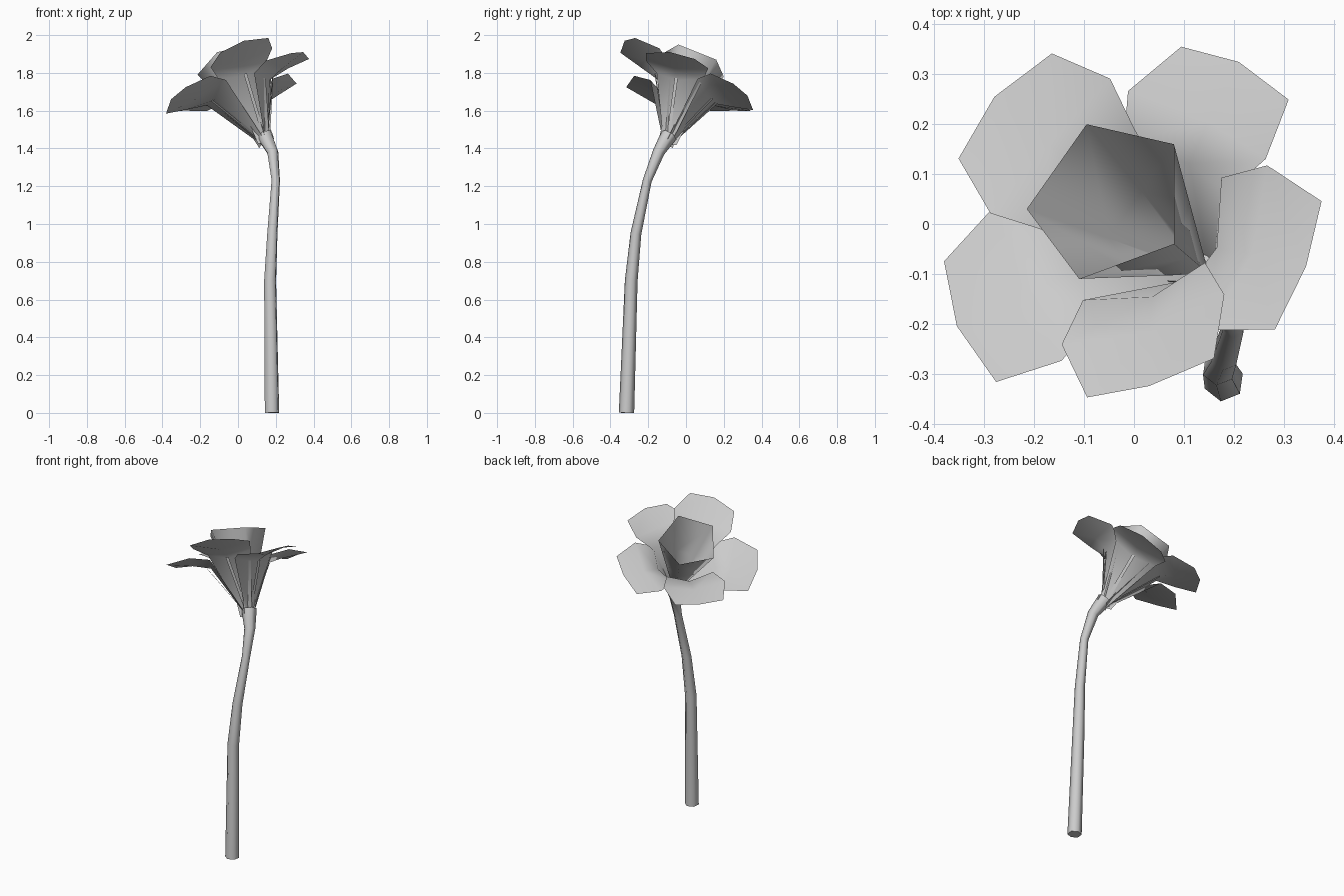
import bpy, bmesh, math
from mathutils import Vector as V

if "Cube" in bpy.data.objects:
    bpy.data.objects.remove(bpy.data.objects["Cube"])

grey = bpy.data.materials.new("plain grey")
grey.use_nodes = True
grey.diffuse_color = (0.6, 0.6, 0.6, 1)
grey.node_tree.nodes["Principled BSDF"].inputs["Base Color"].default_value = (0.6, 0.6, 0.6, 1)

BASE = V((0.15, -0.1, 1.42))            # where the flower meets the stem
AXIS = V((-0.4, 0.29, 0.87)).normalized()


def loft(name, rows, closed=False):
    """Smooth surface through rows holding the same number of points."""
    bm = bmesh.new()
    grid = [[bm.verts.new(p) for p in row] for row in rows]
    for low, high in zip(grid, grid[1:]):
        n = len(low)
        for i in range(n if closed else n - 1):
            j = (i + 1) % n
            bm.faces.new((low[i], low[j], high[j], high[i]))
    for f in bm.faces:
        f.smooth = True
    mesh = bpy.data.meshes.new(name)
    bm.to_mesh(mesh)
    bm.free()
    obj = bpy.data.objects.new(name, mesh)
    bpy.context.collection.objects.link(obj)
    mesh.materials.append(grey)
    return obj


# Stem: a six-sided tapering tube
curve = bpy.data.curves.new("stem", "CURVE")
curve.dimensions = "3D"
curve.bevel_depth = 1
curve.bevel_resolution = 1
curve.use_fill_caps = True
path = [(0.18, -0.315, 0, 0.041), (0.17, -0.29, 0.7, 0.034), (0.182, -0.265, 0.95, 0.029),
        (0.2, -0.205, 1.23, 0.024), (0.184, -0.145, 1.38, 0.032), (0.14, -0.09, 1.47, 0.045)]
spline = curve.splines.new("POLY")
spline.points.add(len(path) - 1)
for point, (x, y, z, r) in zip(spline.points, path):
    point.co = (x, y, z, 1)
    point.radius = r
curve.materials.append(grey)
bpy.context.collection.objects.link(bpy.data.objects.new("stem", curve))

# Petal template rows: reach to the tip, half width, lift along the axis, sag of the midline
PROFILE = [(0.02, 0.12, 0.0, 0.0), (0.35, 0.75, 0.22, 0.06), (0.6, 1.0, 0.15, 0.05),
           (0.94, 0.78, 0.01, 0.0)]

# Each petal: tip position and half-width vector
PETALS = {
    "back_right_petal": ((-0.28, 0.255, 1.6), (0.12, 0.135, 0.0)),
    "back_left_petal": ((0.21, 0.325, 1.68), (0.138, -0.068, 0.09)),
    "left_petal": ((0.345, -0.085, 1.91), (-0.06, -0.165, 0.02)),
    "front_petal": ((0.03, -0.325, 1.97), (-0.163, -0.05, -0.05)),
    "right_petal": ((-0.355, -0.205, 1.66), (-0.067, 0.155, -0.09)),
}

for name, (tip, side) in PETALS.items():
    reach, side = V(tip) - BASE, V(side)
    rows = []
    for along, wide, lift, sag in PROFILE:
        edge = BASE + reach * along + AXIS * lift
        mid = edge + reach * sag - AXIS * sag
        if along > 0.9:
            mid = V(tip)
        rows.append([edge - side * wide, mid, edge + side * wide])
    loft(name, rows)

    # Narrow rib along the underside of the petal
    out = (reach - AXIS * reach.dot(AXIS)).normalized()
    thin = side.normalized() * 0.009
    start = BASE + AXIS * 0.05 + out * 0.03
    end = rows[1][1].lerp(rows[2][1], 0.1) + out * 0.012
    loft(name.replace("petal", "rib"), [[start - thin, start + thin], [end - thin, end + thin]])

    # Small pointed sepal between the petals
    turn = (out + side.normalized() * 1.38).normalized()
    low = BASE + AXIS * 0.01 + turn * 0.035
    high = BASE + AXIS * 0.11 + turn * 0.06
    loft(name.replace("petal", "sepal"),
         [[low - thin * 2, low + thin * 2], [high - thin * 0.1, high + thin * 0.1]])

# Five-sided open cup in the middle
rim = [V(p) for p in ((-0.095, 0.2, 1.78), (0.08, 0.16, 1.87), (0.08, -0.04, 1.95),
                      (-0.11, -0.11, 1.91), (-0.215, 0.03, 1.79))]
loft("centre_cup", [[BASE.lerp(p, t) for p in rim] for t in (0.06, 0.55, 1)], closed=True)
